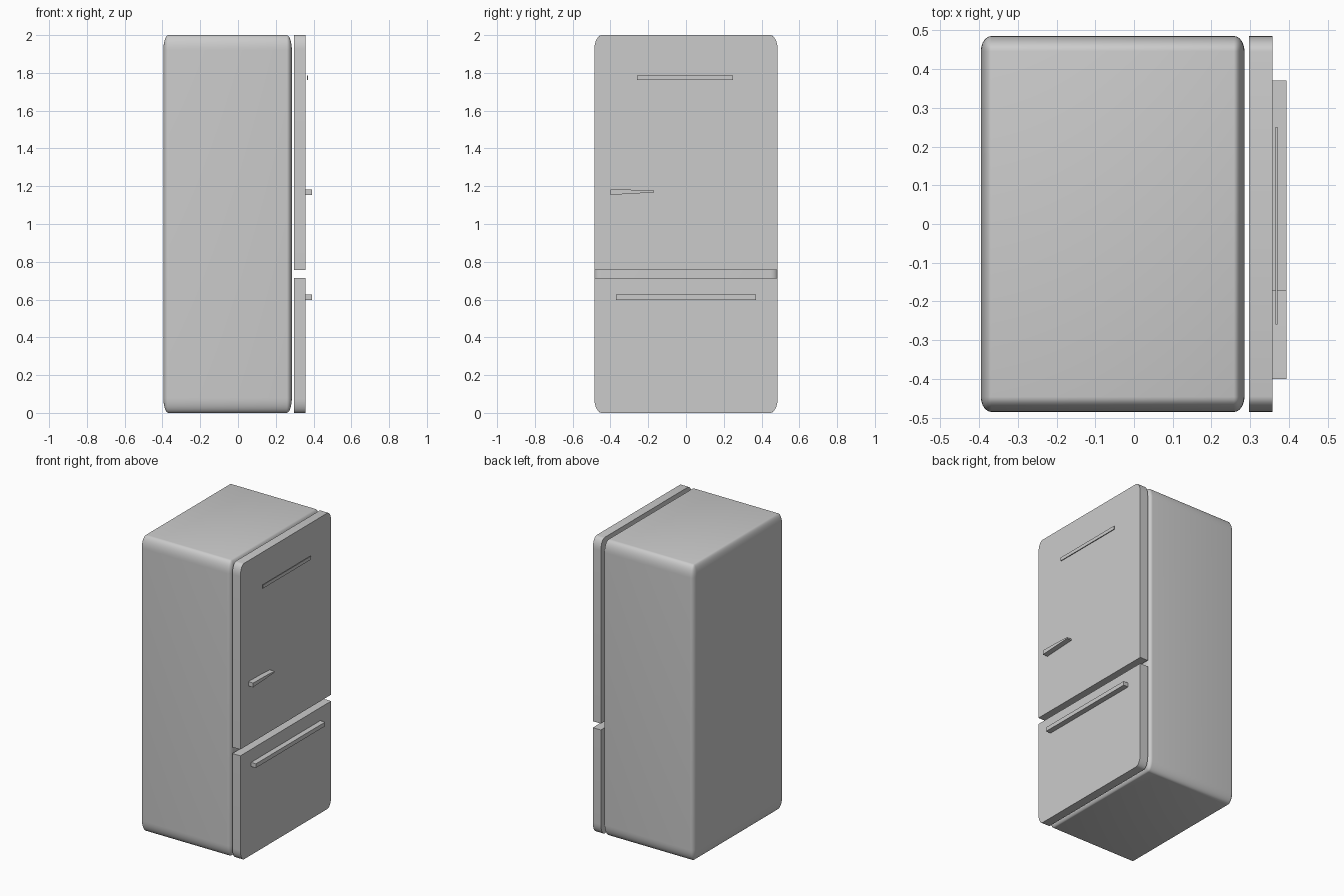
import bpy, bmesh, math

if "Cube" in bpy.data.objects:
    bpy.data.objects.remove(bpy.data.objects["Cube"])

DOOR_BACK, DOOR_FRONT = 0.297, 0.357


def box(name, x, y, z):
    bpy.ops.mesh.primitive_cube_add(size=2)
    ob = bpy.context.object
    ob.name = name
    ob.location = [(a + b) / 2 for a, b in (x, y, z)]
    ob.scale = [(b - a) / 2 for a, b in (x, y, z)]
    bpy.ops.object.transform_apply(location=True, rotation=False, scale=True)
    return ob


def slab(name, outline, x0, x1):
    """Extrude a y-z outline along x."""
    me = bpy.data.meshes.new(name)
    bm = bmesh.new()
    face = bm.faces.new([bm.verts.new((x0, y, z)) for y, z in outline])
    new = bmesh.ops.extrude_face_region(bm, geom=[face])["geom"]
    bmesh.ops.translate(bm, vec=(x1 - x0, 0, 0),
                        verts=[v for v in new if isinstance(v, bmesh.types.BMVert)])
    bmesh.ops.recalc_face_normals(bm, faces=bm.faces[:])
    bm.to_mesh(me)
    bm.free()
    ob = bpy.data.objects.new(name, me)
    bpy.context.collection.objects.link(ob)
    smooth(ob)
    return ob


def smooth(ob):
    bpy.ops.object.select_all(action='DESELECT')
    ob.select_set(True)
    bpy.context.view_layer.objects.active = ob
    bpy.ops.object.shade_smooth_by_angle(angle=math.radians(35))


def door_outline(z_square, z_round, ry=0.04, rz=0.075, n=8):
    """Square corners at one end, elliptical corners at the other."""
    s = 1 if z_round > z_square else -1
    arc = [(0.485 - ry + ry * math.cos(t), z_round - s * rz + s * rz * math.sin(t))
           for t in (i * math.pi / 2 / n for i in range(n + 1))]
    right = [(0.485, z_square)] + arc
    return right + [(-y, z) for y, z in reversed(right)]


# Cabinet: rounded cube, stretched so the rounding follows the proportions
bpy.ops.mesh.primitive_cube_add(size=2)
cabinet = bpy.context.object
cabinet.name = "cabinet"
bevel = cabinet.modifiers.new("rounding", 'BEVEL')
bevel.width = 0.08
bevel.segments = 8
bpy.ops.object.modifier_apply(modifier="rounding")
cabinet.scale = (0.34, 0.485, 1.0)
cabinet.location = (-0.055, 0, 1)
bpy.ops.object.transform_apply(location=True, rotation=False, scale=True)
smooth(cabinet)

# Doors
slab("upper_door", door_outline(0.757, 2.0), DOOR_BACK, DOOR_FRONT)
slab("freezer_door", door_outline(0.714, 0.0), DOOR_BACK, DOOR_FRONT)

# Handles: tapered on the upper door, straight on the freezer
slab("upper_handle", [(-0.40, 1.154), (-0.17, 1.167), (-0.17, 1.176),
                      (-0.27, 1.181), (-0.40, 1.183)], DOOR_FRONT, 0.393)
box("freezer_handle", (DOOR_FRONT, 0.393), (-0.37, 0.37), (0.598, 0.626))

# Thin trim strip near the top of the upper door
box("trim_strip", (0.365, 0.370), (-0.26, 0.25), (1.763, 1.786))
